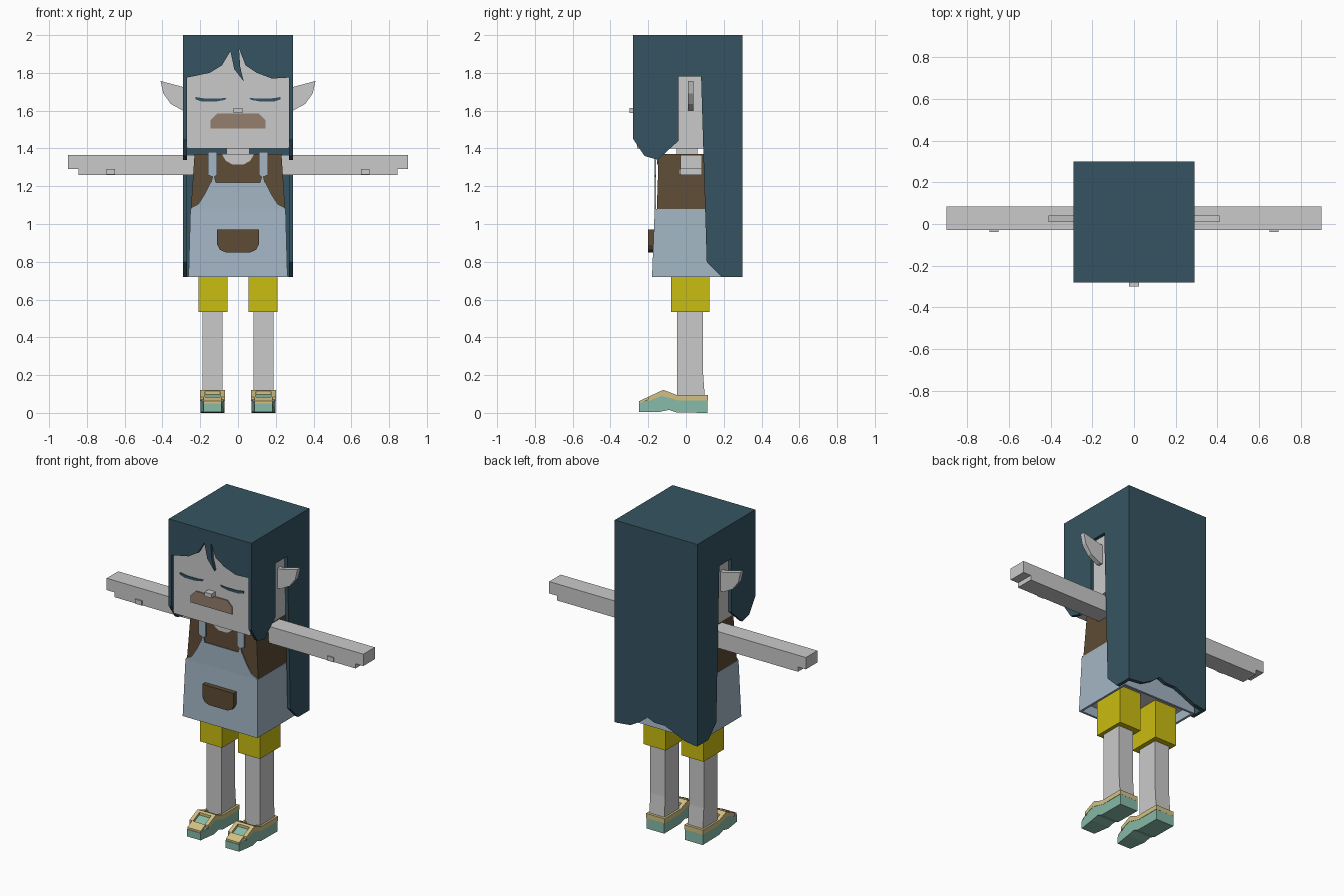
import bpy
import bmesh

cube = bpy.data.objects.get("Cube")
if cube:
    bpy.data.objects.remove(cube, do_unlink=True)


def material(name, hex_code):
    srgb = [int(hex_code[i:i + 2], 16) / 255 for i in (0, 2, 4)]
    col = [c / 12.92 if c <= 0.04045 else ((c + 0.055) / 1.055) ** 2.4 for c in srgb] + [1]
    m = bpy.data.materials.new(name)
    m.use_nodes = True
    m.diffuse_color = col
    m.node_tree.nodes["Principled BSDF"].inputs["Base Color"].default_value = col
    return m


HAIR = material("dark teal hair", "355461")
SKIN = material("pale grey skin", "CACACA")
CLOTH = material("light blue cloth", "A3B6C4")
BROWN = material("brown cloth", "5E4B35")
YELLOW = material("yellow shorts", "CABD10")
TEAL = material("shoe teal", "88BBA9")
TAN = material("shoe tan", "D3C083")
MOUTH = material("muted mouth", "957E6E")


def finish(bm, name, mats, mirror):
    bmesh.ops.recalc_face_normals(bm, faces=bm.faces)
    me = bpy.data.meshes.new(name)
    bm.to_mesh(me)
    bm.free()
    for m in mats:
        me.materials.append(m)
    ob = bpy.data.objects.new(name, me)
    bpy.context.collection.objects.link(ob)
    if mirror:
        mod = ob.modifiers.new("Mirror", "MIRROR")
        mod.use_mirror_merge = False
    return ob


def prism(name, pts, axis, lo, hi, mat, mirror=False):
    """Extrude a profile along x (points are y, z) or along y (points are x, z)."""
    bm = bmesh.new()

    def place(p, d):
        return (d, *p) if axis == "x" else (p[0], d, p[1])

    face = bm.faces.new([bm.verts.new(place(p, lo)) for p in pts])
    new = bmesh.ops.extrude_face_region(bm, geom=[face])["geom"]
    for v in new:
        if isinstance(v, bmesh.types.BMVert):
            v.co[0 if axis == "x" else 1] = hi
    return finish(bm, name, [mat], mirror)


def box(name, x, y, z, mat, mirror=False):
    pts = [(x[0], z[0]), (x[1], z[0]), (x[1], z[1]), (x[0], z[1])]
    return prism(name, pts, "y", y[0], y[1], mat, mirror)


def frustum(name, low, high, mats, hollow=False):
    """Tapered block; each level is (half width, front, back, height)."""
    bm = bmesh.new()
    rings = [[bm.verts.new((sx * w, y, z)) for sx, y in ((-1, f), (1, f), (1, b), (-1, b))]
             for w, f, b, z in (low, high)]
    bottom = bm.faces.new(rings[0])
    bm.faces.new(rings[1])
    for i in range(4):
        j = (i + 1) % 4
        bm.faces.new((rings[0][i], rings[0][j], rings[1][j], rings[1][i]))
    bmesh.ops.recalc_face_normals(bm, faces=bm.faces)
    if hollow:
        bmesh.ops.inset_region(bm, faces=[bottom], thickness=0.02)
        top = bmesh.ops.extrude_face_region(bm, geom=[bottom])["geom"]
        bm.faces.remove(bottom) if bottom.is_valid else None
        for g in top:
            if isinstance(g, bmesh.types.BMVert):
                g.co.z += 0.06
            if isinstance(g, bmesh.types.BMFace):
                g.material_index = 1
    return finish(bm, name, mats, False)


def both(pts):
    """Close a half outline by reflecting it across x = 0."""
    return pts + [(-x, z) for x, z in reversed(pts)]


# Hair: thin shell of side panels, top, fringe and wavy back
prism("hair_side", [(-.28, 2), (.30, 2), (.30, .72), (.19, .72), (.11, .80), (.08, 1.78),
                    (-.04, 1.78), (-.04, 1.44), (-.15, 1.34), (-.22, 1.36), (-.28, 1.45)],
      "x", .27, .29, HAIR, True)
box("hair_top", (-.27, .27), (-.28, .30), (1.97, 2), HAIR)
prism("hair_fringe", [(-.27, 1.97), (-.27, 1.775), (-.15, 1.80), (-.085, 1.84), (-.04, 1.915),
                      (-.02, 1.82), (.03, 1.755), (.012, 1.83), (.005, 1.93), (.04, 1.84),
                      (.10, 1.80), (.18, 1.77), (.27, 1.775), (.27, 1.97)],
      "y", -.28, -.262, HAIR)
prism("hair_back", [(.27, 1.97), (.27, .72), (.18, .73), (.11, .77), (.06, .81), (.01, .79),
                    (-.06, .79), (-.11, .77), (-.20, .73), (-.27, .72), (-.27, 1.97)],
      "y", .275, .30, HAIR)

# Head, neck and face
box("head", (-.269, .269), (-.26, .274), (1.40, 1.969), SKIN)
box("neck", (-.06, .06), (-.05, .06), (1.36, 1.40), SKIN)
prism("ear", [(.269, 1.725), (.29, 1.725), (.41, 1.757), (.395, 1.69), (.355, 1.635),
              (.29, 1.60), (.269, 1.60)], "y", .01, .04, SKIN, True)
prism("closed_eye", [(.06, 1.668), (.10, 1.664), (.17, 1.664), (.225, 1.672), (.225, 1.66),
                     (.19, 1.648), (.12, 1.648), (.07, 1.657)], "y", -.265, -.258, HAIR, True)
prism("mouth", both([(.145, 1.505), (.145, 1.55), (.11, 1.585)]), "y", -.267, -.258, MOUTH)
box("nose", (-.024, .024), (-.30, -.258), (1.588, 1.615), SKIN)

# Torso, skirt and apron
frustum("shirt", (.25, -.155, .19, 1.07), (.23, -.145, .19, 1.37), [BROWN])
frustum("skirt", (.262, -.18, .23, .72), (.252, -.166, .20, 1.08), [CLOTH, SKIN], True)
prism("apron_bib", both([(.25, 1.075), (.25, 1.085), (.21, 1.105), (.175, 1.16), (.145, 1.22)]),
      "y", -.166, -.160, CLOTH)
prism("apron_strap", [(.115, 1.21), (.145, 1.21), (.135, 1.25), (.16, 1.26), (.16, 1.38),
                      (.11, 1.38), (.11, 1.26), (.125, 1.25)], "y", -.166, -.160, CLOTH, True)
prism("neckline", both([(.085, 1.37), (.065, 1.335), (.03, 1.315)]), "y", -.153, -.144, SKIN)
prism("pocket", both([(.11, .97), (.11, .89), (.095, .863), (.065, .85)]),
      "y", -.20, -.165, BROWN)

# Arms with stepped hands
prism("arm", [(.22, 1.26), (.845, 1.26), (.845, 1.29), (.90, 1.29), (.90, 1.365), (.22, 1.365)],
      "y", -.03, .085, SKIN, True)
box("thumb", (.65, .695), (-.038, -.03), (1.262, 1.29), SKIN, True)

# Shorts and legs
box("shorts_leg", (.055, .21), (-.08, .125), (.535, .80), YELLOW, True)
prism("leg", [(-.048, .54), (.09, .54), (.09, .22), (.10, .08), (-.048, .08)],
      "x", .083, .188, SKIN, True)

# Shoes: shaped sole, tan side trims and cross straps
shoe = prism("shoe", [(-.25, .005), (-.14, .005), (-.09, .016), (-.05, .002), (.115, 0),
                      (.115, .07), (-.05, .08), (-.12, .105), (-.19, .075), (-.25, .05)],
             "x", .072, .198, TEAL, True)
for v in shoe.data.vertices:
    if v.co.y < -.2:
        v.co.x = .135 + (v.co.x - .135) * .75
trim = [(-.20, .062), (-.20, .085), (-.12, .122), (-.05, .095), (.116, .095),
        (.116, .066), (-.04, .066), (-.13, .09)]
for side, x in (("inner", .070), ("outer", .176)):
    prism("shoe_trim_" + side, trim, "x", x, x + .024, TAN, True)
box("shoe_heel_trim", (.094, .176), (.095, .1155), (.066, .095), TAN, True)
prism("shoe_tongue_strap", [(-.135, .09), (-.135, .115), (-.12, .122), (-.09, .11), (-.09, .09)],
      "x", .094, .176, TAN, True)
prism("shoe_toe_strap", [(-.248, .045), (-.248, .062), (-.20, .085), (-.20, .062)],
      "x", .088, .182, TAN, True)
